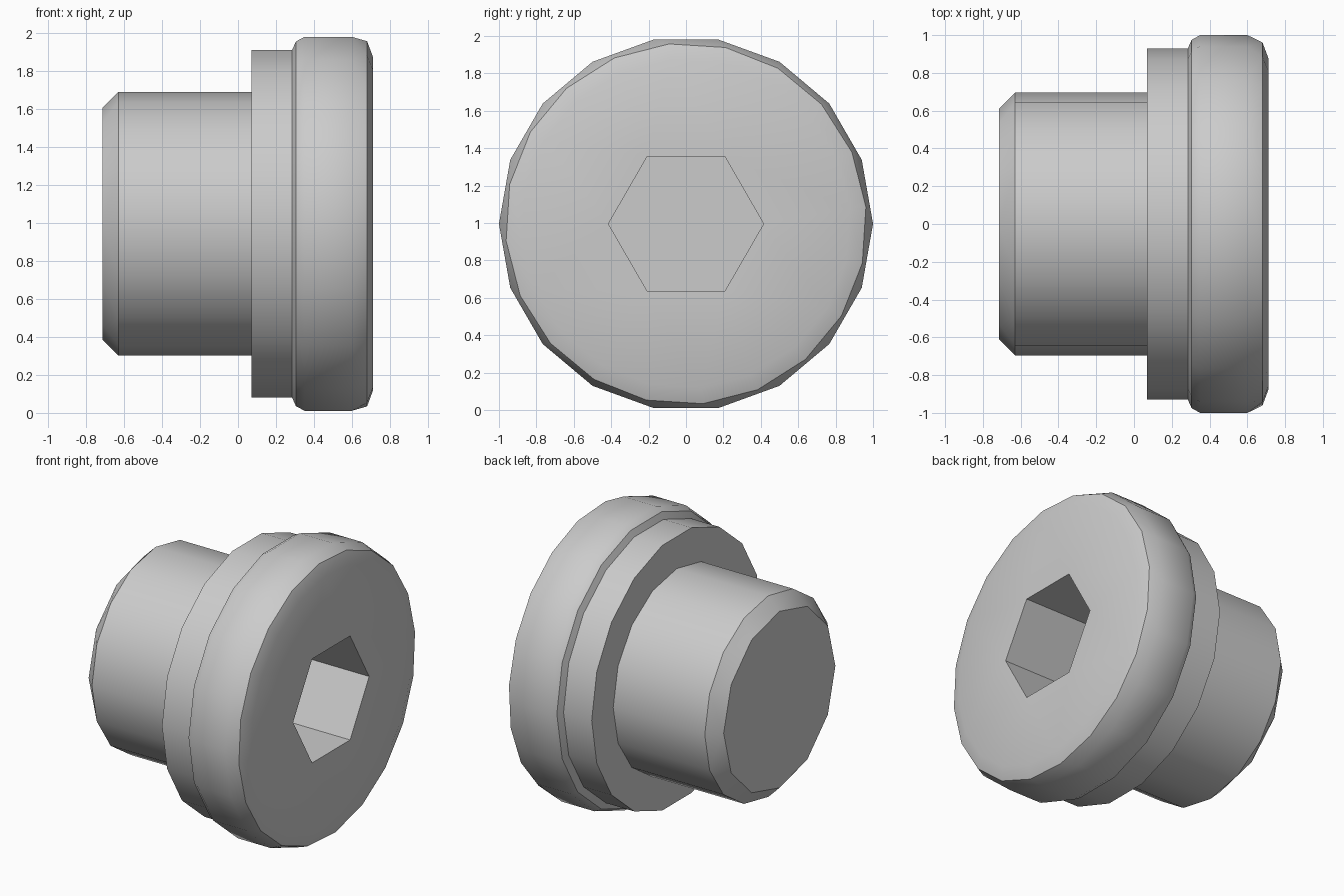
import bpy
import bmesh
from math import cos, sin, radians, pi

cube = bpy.data.objects.get("Cube")
if cube:
    bpy.data.objects.remove(cube, do_unlink=True)

AXIS_Z = 0.996
GREY = (0.6, 0.6, 0.6, 1.0)

metal = bpy.data.materials.new("plain_grey_metal")
metal.use_nodes = True
metal.diffuse_color = GREY
metal.node_tree.nodes["Principled BSDF"].inputs["Base Color"].default_value = GREY


def add_ring(bm, x, radius, sides, turn=0.0):
    """Closed loop of edges around the x axis."""
    angles = [radians(turn) + 2 * pi * i / sides for i in range(sides)]
    verts = [bm.verts.new((x, radius * cos(a), AXIS_Z + radius * sin(a))) for a in angles]
    edges = [bm.edges.new((verts[i - 1], verts[i])) for i in range(sides)]
    return verts, edges


def turned_part(name, rings, cap_start=False, cap_end=False):
    """Skin a row of rings into one part, with optional end faces."""
    bm = bmesh.new()
    loops = [add_ring(bm, *ring) for ring in rings]
    for (_, first), (_, second) in zip(loops, loops[1:]):
        bmesh.ops.bridge_loops(bm, edges=first + second)
    if cap_start:
        bm.faces.new(loops[0][0])
    if cap_end:
        bm.faces.new(loops[-1][0])
    bmesh.ops.recalc_face_normals(bm, faces=bm.faces)
    mesh = bpy.data.meshes.new(name)
    bm.to_mesh(mesh)
    bm.free()
    mesh.materials.append(metal)
    obj = bpy.data.objects.new(name, mesh)
    bpy.context.collection.objects.link(obj)
    return obj


# Shank with a chamfered closed end
shank = turned_part("shank", [
    (-0.715, 0.61, 12),
    (-0.63, 0.695, 16),
    (0.07, 0.695, 16),
], cap_start=True)

# Collar, starting with its shoulder around the shank
collar = turned_part("collar", [
    (0.07, 0.695, 16),
    (0.07, 0.93, 18),
    (0.285, 0.93, 18),
])

# Rounded head with a blind six-sided socket
head = turned_part("head_with_hex_socket", [
    (0.285, 0.93, 18),
    (0.305, 0.975, 18),
    (0.35, 1.0, 18),
    (0.6, 1.0, 18),
    (0.68, 0.966, 20, 5.4),
    (0.712, 0.88, 20, 5.4),
    (0.712, 0.415, 6),
    (0.16, 0.415, 6),
], cap_end=True)

# Smooth the turned surfaces and keep the corners crisp
bpy.ops.object.select_all(action='DESELECT')
for part in (shank, collar, head):
    part.select_set(True)
bpy.context.view_layer.objects.active = head
bpy.ops.object.shade_smooth_by_angle(angle=radians(35))
